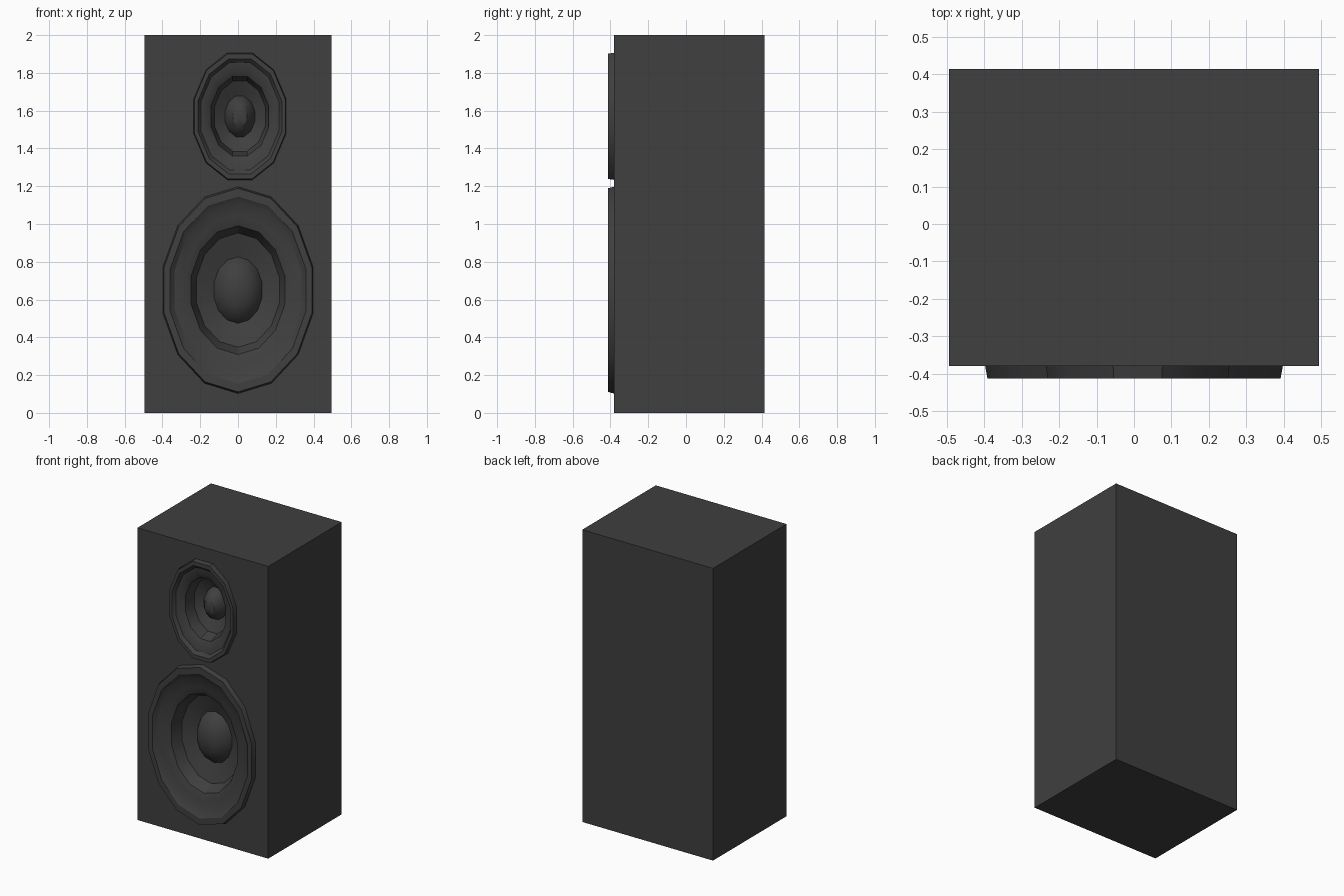
import bpy, bmesh, math

cube = bpy.data.objects.get("Cube")
if cube:
    bpy.data.objects.remove(cube, do_unlink=True)

charcoal = bpy.data.materials.new("charcoal")
charcoal.use_nodes = True
tone = (0.05, 0.05, 0.05, 1)
charcoal.diffuse_color = tone
charcoal.node_tree.nodes["Principled BSDF"].inputs["Base Color"].default_value = tone


def make_object(name, bm):
    bmesh.ops.recalc_face_normals(bm, faces=bm.faces)
    mesh = bpy.data.meshes.new(name)
    bm.to_mesh(mesh)
    bm.free()
    mesh.materials.append(charcoal)
    obj = bpy.data.objects.new(name, mesh)
    bpy.context.collection.objects.link(obj)
    return obj


def activate(obj):
    bpy.ops.object.select_all(action='DESELECT')
    obj.select_set(True)
    bpy.context.view_layer.objects.active = obj


def lathe(name, x, z, rx, rz, profile, sides):
    """Elliptical turned shape around the y axis; profile is (radius share, y)."""
    bm = bmesh.new()
    rings = []
    for r, y in profile:
        if r == 0:
            rings.append([bm.verts.new((x, y, z))] * sides)
            continue
        angles = [2 * math.pi * (i + 0.5) / sides for i in range(sides)]
        rings.append([bm.verts.new((x + r * rx * math.cos(a), y, z + r * rz * math.sin(a)))
                      for a in angles])
    for a, b in zip(rings, rings[1:]):
        for i in range(sides):
            j = (i + 1) % sides
            corners = list(dict.fromkeys((a[i], a[j], b[j], b[i])))
            bm.faces.new(corners)
    return make_object(name, bm)


# Cabinet box
bm = bmesh.new()
bmesh.ops.create_cube(bm, size=1)
for v in bm.verts:
    v.co = (v.co.x * 0.99, v.co.y * 0.795 + 0.0175, v.co.z * 2 + 1)
cabinet = make_object("cabinet", bm)

# Drivers: name, centre x and z, half width, half height, sides
drivers = [("woofer", 0, 0.65, 0.41, 0.55, 14),
           ("tweeter", 0.01, 1.57, 0.255, 0.35, 12)]

# Raised rim, shallow surround, deep cone and centre dome
driver_profile = [(1, -0.37), (0.98, -0.413), (0.9, -0.413), (0.84, -0.392),
                  (0.72, -0.385), (0.62, -0.365), (0.55, -0.29), (0.32, -0.25),
                  (0.27, -0.29), (0.15, -0.325), (0, -0.335)]

for name, x, z, rx, rz, sides in drivers:
    # Opening in the front baffle
    cutter = lathe(name + "_cutter", x, z, rx, rz,
                   [(0, -0.5), (0.93, -0.5), (0.93, -0.2), (0, -0.2)], sides)
    cutter.hide_render = True
    activate(cabinet)
    cut = cabinet.modifiers.new("opening", 'BOOLEAN')
    cut.operation = 'DIFFERENCE'
    cut.solver = 'EXACT'
    cut.object = cutter
    bpy.ops.object.modifier_apply(modifier=cut.name)
    bpy.data.objects.remove(cutter, do_unlink=True)

    # Driver set into the opening, normals towards the front
    driver = lathe(name, x, z, rx, rz, driver_profile, sides)
    if sum(p.normal.y * p.area for p in driver.data.polygons) > 0:
        driver.data.flip_normals()
    activate(driver)
    bpy.ops.object.shade_smooth_by_angle(angle=math.radians(30))
